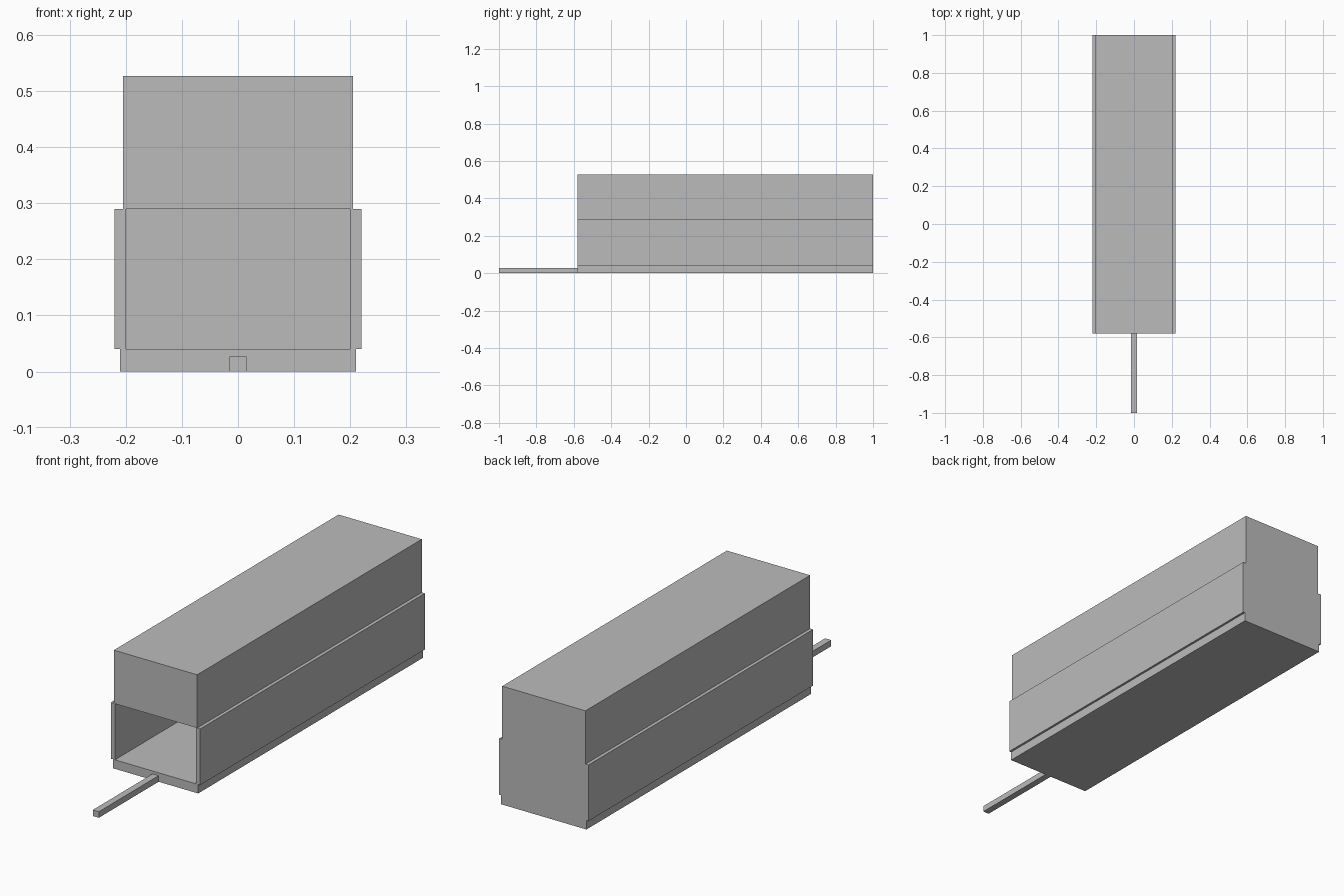
import bpy

if "Cube" in bpy.data.objects:
    bpy.data.objects.remove(bpy.data.objects["Cube"])

grey = bpy.data.materials.new("plain grey")
grey.diffuse_color = (0.5, 0.5, 0.5, 1)
grey.use_nodes = True
grey.node_tree.nodes["Principled BSDF"].inputs["Base Color"].default_value = grey.diffuse_color


def box(name, x, y, z):
    """Box spanning the given (low, high) ranges."""
    spans = (x, y, z)
    bpy.ops.mesh.primitive_cube_add(size=1, location=[(a + b) / 2 for a, b in spans])
    ob = bpy.context.object
    ob.name = name
    ob.scale = [b - a for a, b in spans]
    bpy.ops.object.transform_apply(location=False, rotation=False, scale=True)
    ob.data.materials.append(grey)
    return ob


FRONT, BACK = -0.58, 1.0
FLOOR, CEILING, TOP = 0.04, 0.29, 0.527

# Floor slab, upper block and the two walls of the open-fronted tunnel
box("base", (-0.21, 0.21), (FRONT, BACK), (0, FLOOR))
box("upper_block", (-0.205, 0.205), (FRONT, BACK), (CEILING, TOP))
for side, x in (("left", (-0.22, -0.20)), ("right", (0.20, 0.22))):
    box(side + "_wall", x, (FRONT, BACK), (FLOOR, CEILING))

# Closed rear end
box("back_wall", (-0.20, 0.20), (BACK - 0.02, BACK), (FLOOR, CEILING))

# Thin bar reaching out in front
box("front_bar", (-0.015, 0.015), (-1.0, FRONT), (0, 0.027))
